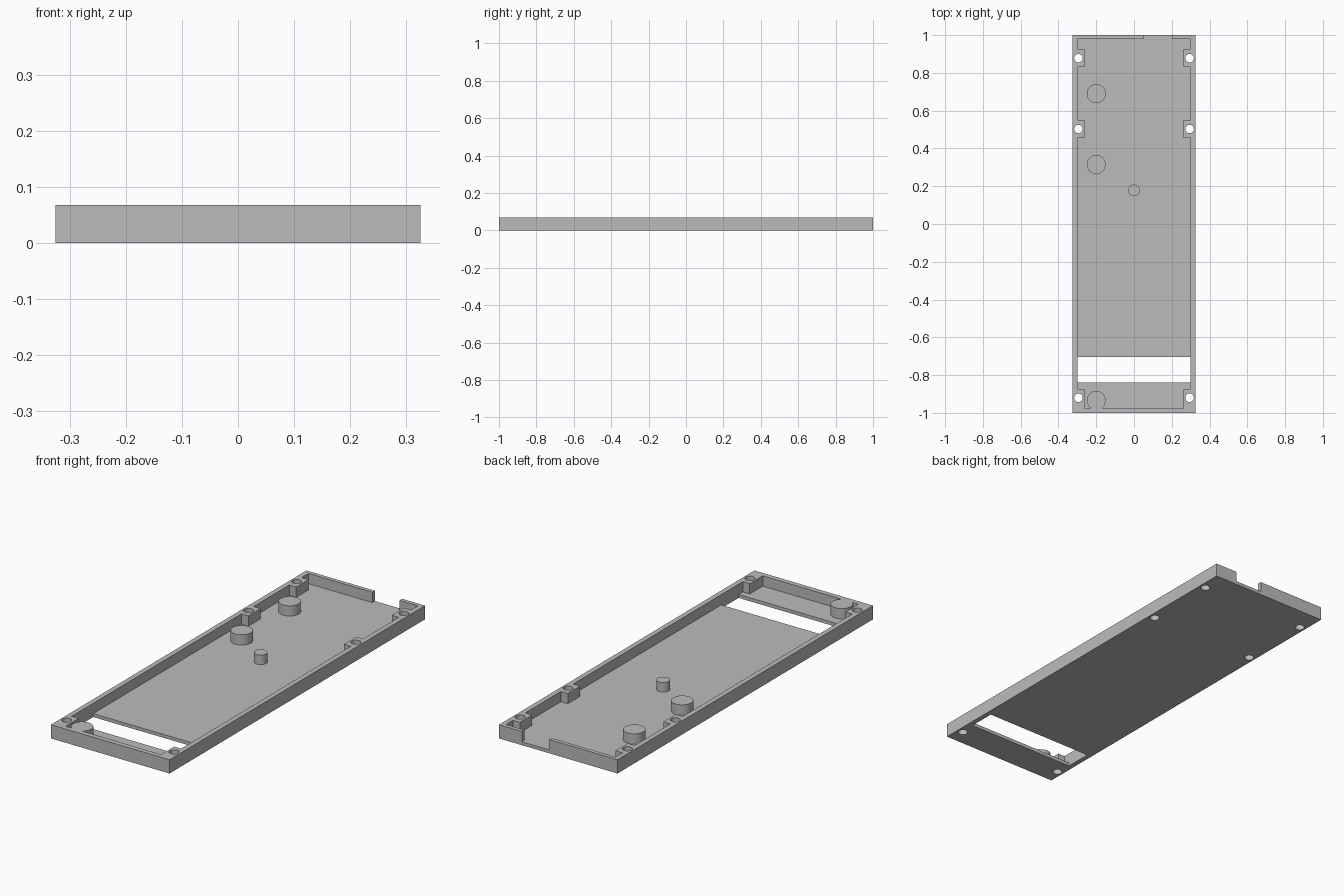
import bpy
import bmesh

if "Cube" in bpy.data.objects:
    bpy.data.objects.remove(bpy.data.objects["Cube"], do_unlink=True)

HALF_W, HEIGHT, FLOOR = 0.325, 0.068, 0.017
INNER_X, BOSS_X = 0.3, 0.262
FRONT_Y, BACK_Y = -0.975, 0.98

grey = bpy.data.materials.new("plain grey")
grey.use_nodes = True
grey.diffuse_color = (0.5, 0.5, 0.5, 1)
grey.node_tree.nodes["Principled BSDF"].inputs["Base Color"].default_value = (0.5, 0.5, 0.5, 1)


def prism(name, outline, z0, z1):
    """Extrude a flat outline between two heights."""
    bm = bmesh.new()
    face = bm.faces.new([bm.verts.new((x, y, z0)) for x, y in outline])
    top = bmesh.ops.extrude_face_region(bm, geom=[face])["geom"]
    verts = [v for v in top if isinstance(v, bmesh.types.BMVert)]
    bmesh.ops.translate(bm, verts=verts, vec=(0, 0, z1 - z0))
    bmesh.ops.recalc_face_normals(bm, faces=bm.faces)
    mesh = bpy.data.meshes.new(name)
    bm.to_mesh(mesh)
    bm.free()
    mesh.materials.append(grey)
    obj = bpy.data.objects.new(name, mesh)
    bpy.context.collection.objects.link(obj)
    return obj


def box(name, x0, x1, y0, y1, z0, z1):
    return prism(name, [(x0, y0), (x1, y0), (x1, y1), (x0, y1)], z0, z1)


def cylinder(name, x, y, radius, z0, z1):
    bpy.ops.mesh.primitive_cylinder_add(vertices=48, radius=radius, depth=z1 - z0,
                                        location=(x, y, (z0 + z1) / 2))
    obj = bpy.context.object
    obj.name = name
    obj.data.materials.append(grey)
    bpy.ops.object.shade_smooth_by_angle()
    return obj


def cut(target, cutter):
    mod = target.modifiers.new("cut", 'BOOLEAN')
    mod.operation = 'DIFFERENCE'
    mod.solver = 'EXACT'
    mod.object = cutter
    cutter.hide_render = True
    bpy.context.view_layer.objects.active = target
    bpy.ops.object.modifier_apply(modifier=mod.name)
    bpy.data.objects.remove(cutter, do_unlink=True)


# Tray block
tray = box("tray", -HALF_W, HALF_W, -1, 1, 0, HEIGHT)

# Cavity outline, stepping around the screw bosses, mirrored left to right
side = [(BOSS_X, FRONT_Y), (BOSS_X, -0.873), (INNER_X, -0.873)]
for y in (0.503, 0.878):
    side += [(INNER_X, y - 0.048), (BOSS_X, y - 0.048),
             (BOSS_X, y + 0.048), (INNER_X, y + 0.048)]
side.append((INNER_X, BACK_Y))
cavity = side + [(-x, y) for x, y in reversed(side)]
cut(tray, prism("cavity_cutter", cavity, FLOOR, 0.1))

# Front slot through the floor and cable notch in the back wall
cut(tray, box("slot_cutter", -INNER_X, INNER_X, -0.84, -0.705, -0.05, 0.04))
cut(tray, box("notch_cutter", 0.05, 0.2, 0.95, 1.05, FLOOR, 0.1))

# Screw holes through the bosses
for x in (-0.294, 0.294):
    for y in (-0.92, 0.503, 0.878):
        cut(tray, cylinder("hole_cutter", x, y, 0.0225, -0.05, 0.12))
bpy.ops.object.select_all(action='DESELECT')
tray.select_set(True)
bpy.context.view_layer.objects.active = tray
bpy.ops.object.shade_smooth_by_angle()

# Support posts standing on the floor
for name, y in (("front_post", -0.934), ("middle_post", 0.315), ("back_post", 0.69)):
    cylinder(name, -0.2, y, 0.05, FLOOR - 0.005, HEIGHT)
cylinder("small_post", 0, 0.178, 0.031, FLOOR - 0.005, 0.064)
